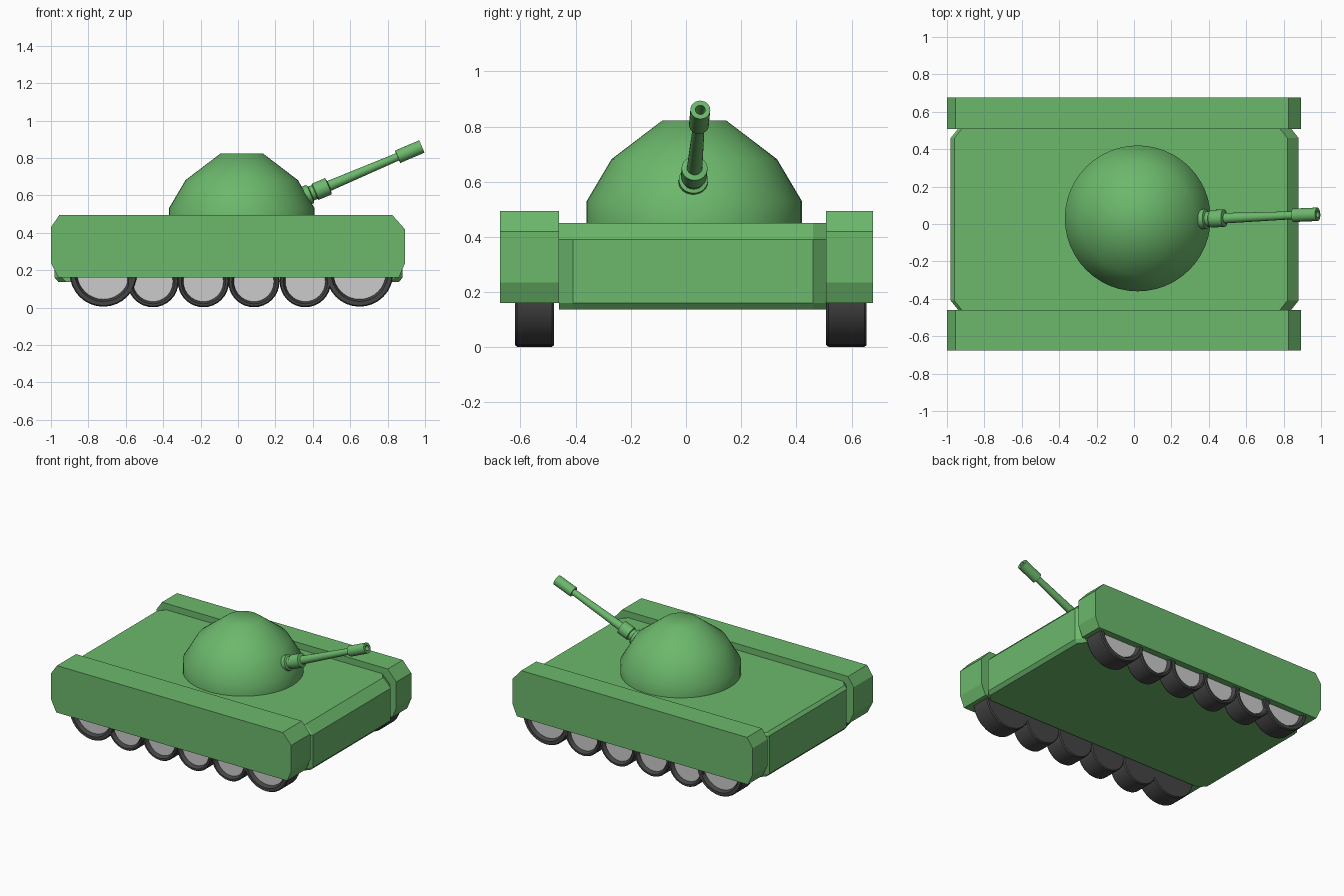
import bpy, bmesh, math
from mathutils import Vector, Matrix

if "Cube" in bpy.data.objects:
    bpy.data.objects.remove(bpy.data.objects["Cube"])


def material(name, rgb):
    m = bpy.data.materials.new(name)
    m.diffuse_color = (*rgb, 1)
    m.use_nodes = True
    m.node_tree.nodes["Principled BSDF"].inputs["Base Color"].default_value = m.diffuse_color
    return m


GREEN = material("green_paint", (0.15, 0.48, 0.15))
RUBBER = material("dark_rubber", (0.06, 0.06, 0.06))


def finish(name, bm, mat=None, angle=None):
    bmesh.ops.recalc_face_normals(bm, faces=bm.faces)
    mesh = bpy.data.meshes.new(name)
    bm.to_mesh(mesh)
    bm.free()
    ob = bpy.data.objects.new(name, mesh)
    bpy.context.collection.objects.link(ob)
    if mat:
        mesh.materials.append(mat)
    if angle:
        bpy.ops.object.select_all(action='DESELECT')
        ob.select_set(True)
        bpy.context.view_layer.objects.active = ob
        bpy.ops.object.shade_smooth_by_angle(angle=math.radians(angle))
    return ob


def loft(name, profile, sections, mat):
    """Profile in x/z, placed at each (y, inset) section and bridged."""
    bm = bmesh.new()
    mid = sum(p[0] for p in profile) / len(profile)
    rings = [[bm.verts.new((x - math.copysign(inset, x - mid), y, z))
              for x, z in profile] for y, inset in sections]
    n = len(profile)
    for a, b in zip(rings, rings[1:]):
        for i in range(n):
            bm.faces.new((a[i], a[(i + 1) % n], b[(i + 1) % n], b[i]))
    bm.faces.new(rings[0])
    bm.faces.new(rings[-1])
    return finish(name, bm, mat)


def lathe(name, profile, origin, axis, mat=None, steps=32, angle=35):
    """Spin (radius, height) points about an axis; zero radius closes an end."""
    bm = bmesh.new()
    verts = [bm.verts.new((r, 0, h)) for r, h in profile]
    edges = [bm.edges.new(p) for p in zip(verts, verts[1:])]
    bmesh.ops.spin(bm, geom=verts + edges, cent=(0, 0, 0), axis=(0, 0, 1),
                   angle=2 * math.pi, steps=steps)
    bmesh.ops.remove_doubles(bm, verts=bm.verts, dist=1e-5)
    bmesh.ops.dissolve_degenerate(bm, edges=bm.edges, dist=1e-6)
    turn = Vector((0, 0, 1)).rotation_difference(Vector(axis)).to_matrix().to_4x4()
    bm.transform(Matrix.Translation(origin) @ turn)
    return finish(name, bm, mat, angle)


# Hull with chamfered corners
loft("hull",
     [(-0.98, 0.43), (-0.96, 0.45), (0.82, 0.45), (0.88, 0.39),
      (0.88, 0.16), (0.86, 0.137), (-0.96, 0.137), (-0.98, 0.16)],
     [(-0.46, 0.04), (-0.41, 0), (0.46, 0), (0.51, 0.04)], GREEN)

# Side skirts over the wheels
skirt = [(-1.0, 0.43), (-0.955, 0.495), (0.825, 0.495), (0.892, 0.42),
         (0.892, 0.235), (0.86, 0.16), (-0.96, 0.16), (-1.0, 0.24)]
for side, y0, y1 in (("front", -0.675, -0.46), ("back", 0.508, 0.677)):
    loft(side + "_skirt", skirt, [(y0, 0), (y1, 0)], GREEN)

# Domed turret
lathe("turret", [(0, 0.44), (0.39, 0.44), (0.39, 0.53), (0.30, 0.682),
                 (0.115, 0.823), (0, 0.823)],
      (0.02, 0.03, 0), (0, 0, 1), GREEN, steps=48, angle=40)

# Raised gun: collars, tapered barrel and bored muzzle
base, tip = Vector((0.34, 0.025, 0.588)), Vector((0.982, 0.052, 0.861))
length = (tip - base).length
lathe("gun", [(0, -0.06), (0.053, -0.06), (0.053, 0.05), (0.04, 0.055),
              (0.04, 0.075), (0.047, 0.08), (0.047, 0.155), (0.028, 0.16),
              (0.021, length - 0.14), (0.036, length - 0.14), (0.036, length),
              (0.018, length), (0.018, length - 0.12), (0, length - 0.12)],
      base, tip - base, GREEN, steps=24)

# Road wheels: dark tyres with recessed grey hubs facing outward
wheels = [(-0.72, 0.185, 0.18)] + [(x, 0.139, 0.137) for x in
          (-0.455, -0.185, 0.085, 0.36)] + [(0.65, 0.185, 0.18)]
for side, inner, outer in (("front", -0.478, -0.62), ("back", 0.508, 0.655)):
    out = math.copysign(1, outer)
    width = abs(outer - inner)
    for i, (x, z, r) in enumerate(wheels, 1):
        hub = r * 0.78
        lathe(f"{side}_tyre_{i}",
              [(0, 0), (r - 0.006, 0), (r, 0.008), (r, width - 0.008),
               (r - 0.006, width), (hub + 0.012, width), (hub, width - 0.02),
               (hub, width - 0.05)],
              (x, inner, z), (0, out, 0), RUBBER)
        lathe(f"{side}_hub_{i}",
              [(0, width - 0.06), (hub, width - 0.06), (hub, width - 0.025), (0, width - 0.025)],
              (x, inner, z), (0, out, 0))
